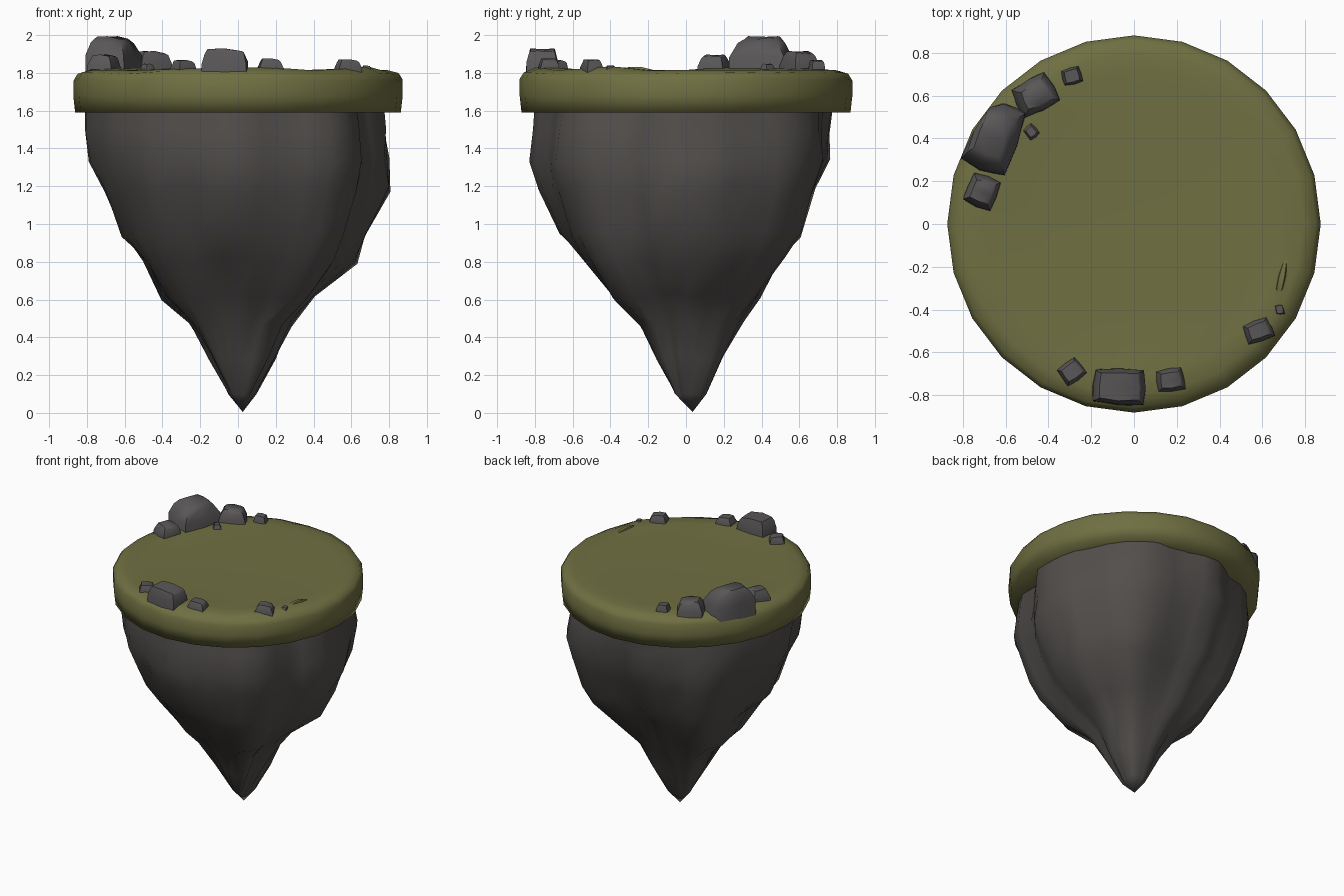
import bpy, bmesh, math, random
from mathutils import Vector

if "Cube" in bpy.data.objects:
    bpy.data.objects.remove(bpy.data.objects["Cube"])

random.seed(11)
TAU = math.tau


def material(name, rgb):
    m = bpy.data.materials.new(name)
    m.diffuse_color = (*rgb, 1)
    m.use_nodes = True
    m.node_tree.nodes["Principled BSDF"].inputs["Base Color"].default_value = m.diffuse_color
    return m


GRASS = material("moss_green", (0.16, 0.16, 0.055))
ROCK = material("dark_rock", (0.085, 0.078, 0.073))
STONE = material("grey_stone", (0.1, 0.094, 0.096))


def loft(name, rings, mat, angle, caps=True):
    """Skin equal-length rings from bottom to top; one-point rings become tips."""
    bm = bmesh.new()
    loops = [[bm.verts.new(p) for p in ring] for ring in rings]
    for a, b in zip(loops, loops[1:]):
        n = max(len(a), len(b))
        for i in range(n):
            j = (i + 1) % n
            if len(a) == 1:
                bm.faces.new((a[0], b[j], b[i]))
            elif len(b) == 1:
                bm.faces.new((a[i], a[j], b[0]))
            else:
                bm.faces.new((a[i], a[j], b[j], b[i]))
    for end in (loops[0], loops[-1]):
        if caps and len(end) > 2:
            bm.faces.new(end)
    bmesh.ops.recalc_face_normals(bm, faces=bm.faces)
    me = bpy.data.meshes.new(name)
    bm.to_mesh(me)
    bm.free()
    me.materials.append(mat)
    ob = bpy.data.objects.new(name, me)
    bpy.context.collection.objects.link(ob)
    bpy.context.view_layer.objects.active = ob
    ob.select_set(True)
    bpy.ops.object.shade_smooth_by_angle(angle=math.radians(angle))
    ob.select_set(False)
    return ob


# Boulders: x, y, width, depth, turn in degrees, top height, top face scale
BOULDERS = [
    (-0.665, 0.405, 0.24, 0.33, -20, 2.00, 0.5),
    (-0.46, 0.60, 0.19, 0.16, 27, 1.92, 0.6),
    (-0.29, 0.69, 0.09, 0.08, 15, 1.87, 0.7),
    (-0.48, 0.43, 0.06, 0.07, 40, 1.85, 0.6),
    (-0.71, 0.15, 0.14, 0.15, -22, 1.90, 0.65),
    (-0.07, -0.76, 0.24, 0.17, -3, 1.935, 0.75),
    (0.17, -0.73, 0.13, 0.11, 8, 1.88, 0.65),
    (-0.29, -0.69, 0.11, 0.10, 35, 1.87, 0.7),
    (0.58, -0.50, 0.13, 0.10, 20, 1.875, 0.65),
    (0.68, -0.40, 0.05, 0.06, 10, 1.84, 0.6),
]

# Grass cap: 24-sided disc with a softened rim, swelling gently around the boulders
SIDES = 24


def swell(x, y):
    return max(0.02 * math.exp(-((x - b[0]) ** 2 + (y - b[1]) ** 2) / (0.4 * b[2]) ** 2 / 2)
               for b in BOULDERS)


wobble = [random.uniform(-0.01, 0.01) for _ in range(SIDES)]
cap = []
for r, z, w in ((0.62, 1.60, 0), (0.862, 1.59, 0), (0.872, 1.68, 0.3), (0.872, 1.765, 1),
                (0.85, 1.80, 0.7), (0.79, 1.815, 0.2), (0.70, 1.815, 0), (0.58, 1.814, 0),
                (0.42, 1.813, 0), (0.22, 1.81, 0)):
    ring = []
    for i in range(SIDES):
        a = TAU * i / SIDES
        x, y = r * math.cos(a), 1.01 * r * math.sin(a)
        ring.append((x, y, z + w * wobble[i] + (swell(x, y) if r < 0.84 and z > 1.7 else 0)))
    cap.append(ring)
cap.append([(0, 0, 1.81)])
loft("grass_cap", cap, GRASS, 120)

# Hanging rock: radii at each height for eight compass directions, from +x round by 45 degrees
LEVELS = {
    0.10: (.09, .13, .11, .07, .04, .04, .04, .08),
    0.30: (.20, .24, .20, .18, .15, .16, .15, .20),
    0.48: (.28, .33, .31, .32, .25, .28, .24, .31),
    0.62: (.40, .47, .38, .48, .40, .40, .36, .50),
    0.81: (.62, .66, .48, .62, .48, .55, .53, .66),
    0.95: (.68, .74, .59, .69, .61, .65, .67, .73),
    1.18: (.80, .81, .68, .76, .71, .73, .78, .80),
    1.33: (.79, .85, .76, .80, .79, .79, .83, .84),
    1.50: (.78, .82, .77, .79, .81, .80, .81, .82),
    1.65: (.77, .78, .79, .78, .81, .79, .80, .80),
}
# Vertical grooves between the rock slabs: direction in degrees, depth
GROOVES = ((335, .13), (290, .08), (245, .035), (200, .03), (158, .04), (115, .08), (77, .08), (30, .05))
COLUMNS = 40
rock = [[(0.025, 0.035, 0.005)]]
for z, radii in LEVELS.items():
    ring = []
    for i in range(COLUMNS):
        deg = 360 * i / COLUMNS
        k, t = int(deg // 45), (deg % 45) / 45
        r = radii[k] * (1 - t) + radii[(k + 1) % 8] * t
        for g, depth in GROOVES:
            off = (deg - g + 180) % 360 - 180
            r *= 1 - depth * max(0, 1 - abs(off) / 17)
        dz = 0
        if i % 5:
            r *= random.uniform(0.988, 1.022)
            dz = random.uniform(-0.025, 0.025) * (0.2 < z < 1.6)
        a = math.radians(deg)
        ring.append((r * math.cos(a), r * math.sin(a), z + dz))
    rock.append(ring)
loft("hanging_rock", rock, ROCK, 50, caps=False)

# Boulders: chunky tapered blocks with chipped corners, kept inside the rim
CORNERS = [(-.5, -.44), (0, -.5), (.5, -.46), (.52, 0), (.46, .5), (0, .52), (-.48, .46), (-.51, 0)]
for n, (x, y, w, d, turn, top, tip) in enumerate(BOULDERS):
    base, c, s = 1.77, math.cos(math.radians(turn)), math.sin(math.radians(turn))
    rings = []
    for f, scale in ((0, 1.0), (0.5, 0.98), (0.8, (0.95 + tip) / 2), (1, tip)):
        ring = []
        for u, v in CORNERS:
            z = base + f * (top - base)
            if 0 < f < 1:
                z += random.uniform(-.04, .04) * (top - base)
            if f == 1:                              # tops slope gently outward
                z -= 0.12 * abs(u + 0.2) * w
            u *= scale * w * random.uniform(0.96, 1.04)
            v *= scale * d * random.uniform(0.96, 1.04)
            p = Vector((x + u * c - v * s, y + u * s + v * c))
            p *= min(1, 0.865 / p.length)
            ring.append((p.x, p.y, z))
        rings.append(ring)
    loft(f"boulder_{n + 1}", rings, STONE, 55)

# Raised turf lip beside the smallest boulder
lip = []
for t, h, wid in ((0, 0, .01), (.3, .02, .025), (.6, .02, .025), (1, 0, .01)):
    p = Vector((0.67 + 0.04 * t, -0.36 + 0.2 * t, 1.80))
    lip.append([p + Vector(o) for o in ((-wid, 0, 0), (wid, 0, 0), (wid * .4, 0, h + .012), (-wid * .6, 0, h + .012))])
loft("turf_lip", lip, GRASS, 60)
